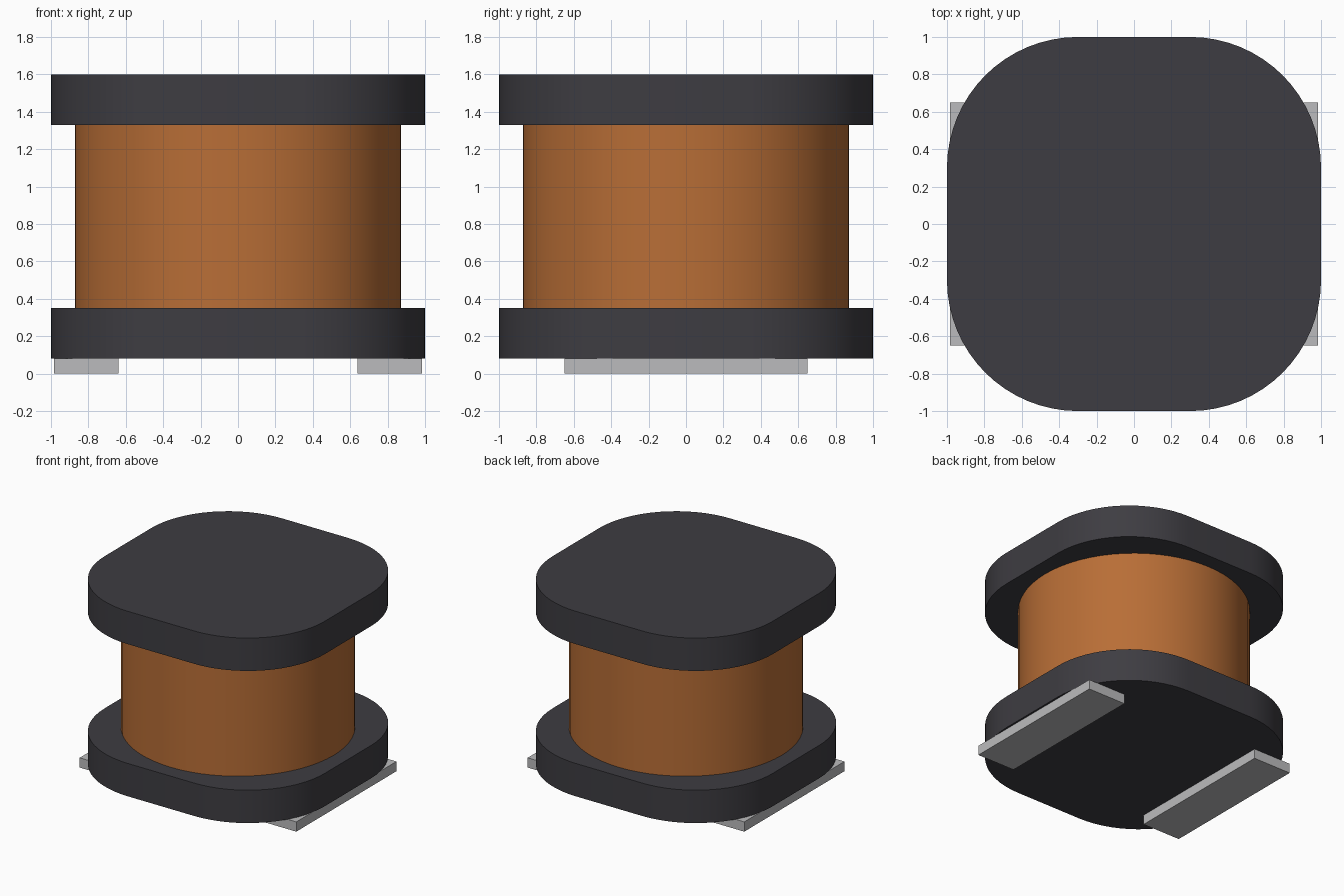
import bpy
import bmesh
import math

cube = bpy.data.objects.get("Cube")
if cube:
    bpy.data.objects.remove(cube, do_unlink=True)


def make_material(name, color):
    mat = bpy.data.materials.new(name)
    mat.use_nodes = True
    mat.diffuse_color = (*color, 1)
    mat.node_tree.nodes["Principled BSDF"].inputs["Base Color"].default_value = (*color, 1)
    return mat


ferrite = make_material("dark ferrite", (0.048, 0.046, 0.054))
copper = make_material("copper wire", (0.48, 0.155, 0.037))
tin = make_material("tinned metal", (0.5, 0.5, 0.51))


def extrude_outline(name, outline, z0, z1, mat, smooth=True):
    """Closed prism from a flat outline, with sharp rims."""
    bm = bmesh.new()
    base = bm.faces.new([bm.verts.new((x, y, z0)) for x, y in outline])
    top = bmesh.ops.extrude_face_region(bm, geom=[base])["geom"]
    verts = [v for v in top if isinstance(v, bmesh.types.BMVert)]
    bmesh.ops.translate(bm, verts=verts, vec=(0, 0, z1 - z0))
    bmesh.ops.recalc_face_normals(bm, faces=bm.faces)
    mesh = bpy.data.meshes.new(name)
    bm.to_mesh(mesh)
    bm.free()
    mesh.materials.append(mat)
    obj = bpy.data.objects.new(name, mesh)
    bpy.context.collection.objects.link(obj)
    if smooth:
        bpy.ops.object.select_all(action="DESELECT")
        obj.select_set(True)
        bpy.context.view_layer.objects.active = obj
        bpy.ops.object.shade_smooth_by_angle(angle=math.radians(30))
    return obj


def rounded_square(half, radius, steps=16):
    points = []
    inner = half - radius
    for corner, (sx, sy) in enumerate([(1, 1), (-1, 1), (-1, -1), (1, -1)]):
        for i in range(steps + 1):
            a = (corner + i / steps) * math.pi / 2
            points.append((sx * inner + radius * math.cos(a),
                           sy * inner + radius * math.sin(a)))
    return points


def circle(radius, sides=64):
    return [(radius * math.cos(math.tau * i / sides),
             radius * math.sin(math.tau * i / sides)) for i in range(sides)]


# Core end plates
flange = rounded_square(1.0, 0.7)
extrude_outline("lower_flange", flange, 0.08, 0.35, ferrite)
extrude_outline("upper_flange", flange, 1.33, 1.6, ferrite)

# Wire winding between the plates
extrude_outline("winding", circle(0.872), 0.35, 1.33, copper)

# Solder pads under the lower plate
for side, sign in (("left", 1), ("right", -1)):
    pad = [(sign * x, y) for x, y in
           ((0.64, -0.65), (0.985, -0.65), (0.985, 0.65), (0.64, 0.65))]
    extrude_outline(side + "_solder_pad", pad, 0, 0.08, tin, smooth=False)
